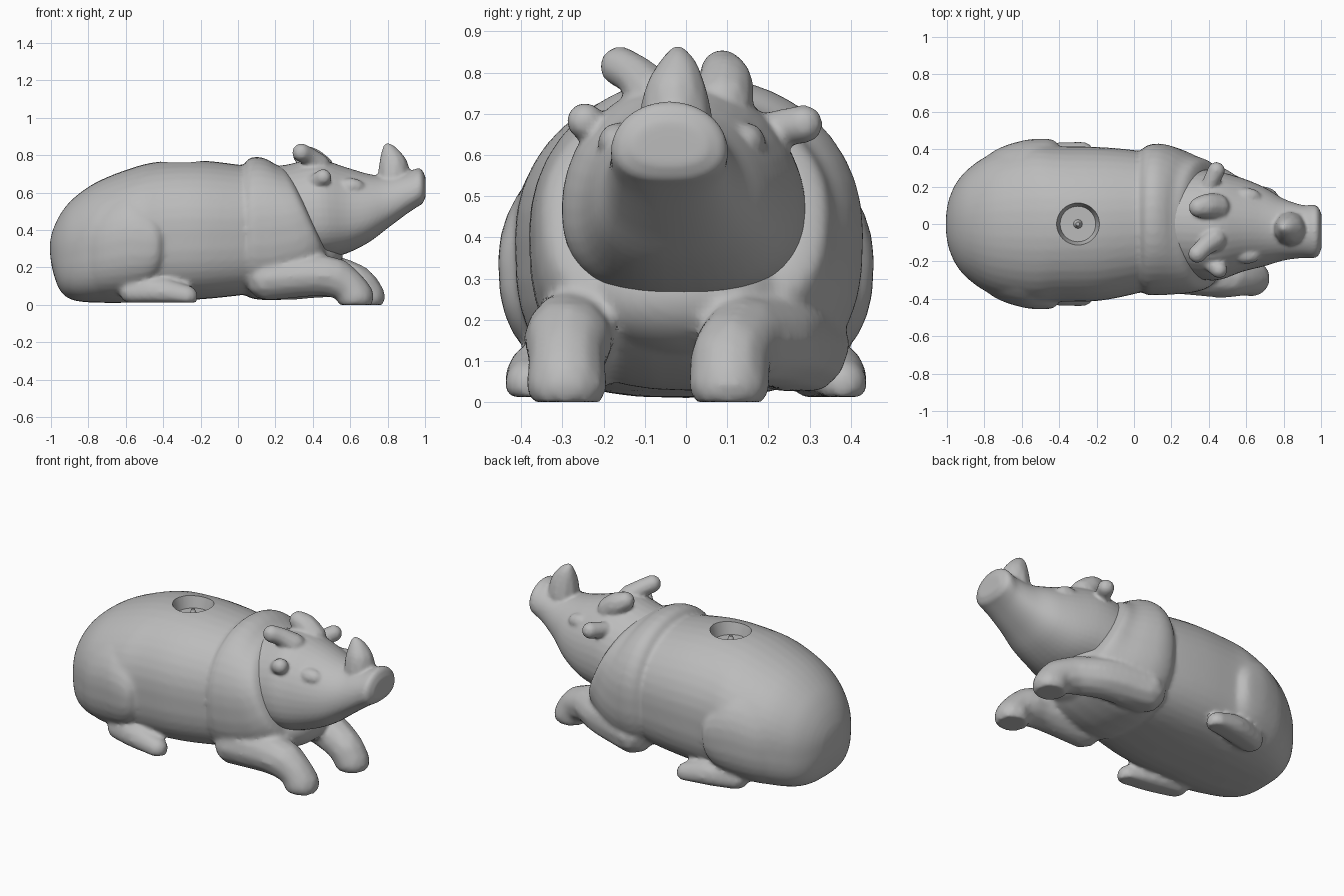
import bpy, bmesh, math
from mathutils import Vector, Matrix

cube = bpy.data.objects.get("Cube")
if cube:
    bpy.data.objects.remove(cube)

GREY = (0.5, 0.5, 0.5, 1)
mat = bpy.data.materials.new("stone_grey")
mat.use_nodes = True
mat.diffuse_color = GREY
mat.node_tree.nodes["Principled BSDF"].inputs["Base Color"].default_value = GREY


def spline(points, steps):
    """Catmull-Rom samples through tuples of any length."""
    pts = [Vector(p) for p in points]
    pts = [2 * pts[0] - pts[1]] + pts + [2 * pts[-1] - pts[-2]]
    out = []
    for a, b, c, d in zip(pts, pts[1:], pts[2:], pts[3:]):
        for i in range(steps):
            t = i / steps
            out.append(0.5 * (2 * b + (c - a) * t + (2 * a - 5 * b + 4 * c - d) * t * t
                              + (3 * b - a - 3 * c + d) * t ** 3))
    return out + [pts[-2]]


def loft(bm, rings, low_power, up_power=2.1, waist=0.5, sides=40):
    """Rings are (x, y centre, bottom, top, half width, lean)."""
    loops = []
    for x, yc, zb, zt, hw, lean in spline(rings, 4):
        zc, loop = zb + waist * (zt - zb), []
        for k in range(sides):
            a = math.tau * k / sides
            c, s = math.cos(a), math.sin(a)
            e = 2 / (low_power if s < 0 else up_power)
            y = math.copysign(abs(c) ** e, c) * hw
            z = math.copysign(abs(s) ** e, s) * (zc - zb if s < 0 else zt - zc)
            loop.append(bm.verts.new((x - lean * z, yc + y, zc + z)))
        loops.append(loop)
    for p, q in zip(loops, loops[1:]):
        for k in range(sides):
            n = (k + 1) % sides
            bm.faces.new((p[k], p[n], q[n], q[k]))
    bm.faces.new(loops[0][::-1])
    bm.faces.new(loops[-1])


def ball(bm, centre, radii, floor=0.0, detail=2):
    m = Matrix.Translation(centre) @ Matrix.Diagonal((*radii, 1))
    made = bmesh.ops.create_icosphere(bm, subdivisions=detail, radius=1, matrix=m)
    for v in made["verts"]:
        v.co.z = max(v.co.z, floor)


def limb(bm, points, floor=0.0, steps=9):
    """Chain of balls along a path of (x, y, z, radius)."""
    for x, y, z, r in spline(points, steps):
        ball(bm, (x, y, z), (r, r, r), floor)


def fuse(name, bm, voxel, smooth, cutter=None):
    """Weld overlapping forms into one smooth skin."""
    bmesh.ops.recalc_face_normals(bm, faces=bm.faces)
    me = bpy.data.meshes.new(name)
    bm.to_mesh(me)
    bm.free()
    ob = bpy.data.objects.new(name, me)
    bpy.context.collection.objects.link(ob)
    rm = ob.modifiers.new("weld", 'REMESH')
    rm.mode, rm.voxel_size = 'VOXEL', voxel
    sm = ob.modifiers.new("soften", 'SMOOTH')
    sm.factor, sm.iterations = 0.5, smooth
    if cutter:
        bo = ob.modifiers.new("hole", 'BOOLEAN')
        bo.operation, bo.object = 'DIFFERENCE', cutter
    dg = bpy.context.evaluated_depsgraph_get()
    ob.data = bpy.data.meshes.new_from_object(ob.evaluated_get(dg))
    ob.modifiers.clear()
    finish(ob)


def finish(ob):
    ob.data.materials.clear()
    ob.data.materials.append(mat)
    bpy.ops.object.select_all(action='DESELECT')
    ob.select_set(True)
    bpy.context.view_layer.objects.active = ob
    bpy.ops.object.shade_smooth_by_angle(angle=math.radians(45))


# Round tapering socket cutter for the back
bpy.ops.mesh.primitive_cone_add(vertices=40, radius1=0.095, radius2=0.135, depth=0.15, location=(-0.3, 0, 0.77))
cutter = bpy.context.object
cutter.name = "socket_cutter"
cutter.hide_render = True
cutter.hide_set(True)

# Barrel and rump
body = bmesh.new()
loft(body, [(-1.005, 0, .27, .34, .05, 0), (-.99, 0, .18, .40, .13, 0), (-.95, 0, .075, .485, .22, 0),
            (-.88, 0, .025, .57, .3, 0), (-.75, 0, .012, .66, .38, 0), (-.55, 0, .012, .738, .425, 0),
            (-.4, 0, .02, .768, .415, 0), (-.2, 0, .03, .772, .412, 0), (0, .01, .05, .75, .385, 0),
            (.2, .02, .08, .72, .34, 0)], 3)
# Haunches swelling to a rounded front edge
loft(body, [(-.92, 0, .05, .5, .25, 0), (-.75, 0, .014, .62, .39, 0), (-.6, 0, .014, .69, .445, 0),
            (-.49, 0, .04, .65, .456, 0), (-.425, 0, .1, .57, .446, 0), (-.39, 0, .18, .48, .40, 0)], 2.8)
# Shoulder mass leaning forward to the collar
loft(body, [(.01, .02, .08, .70, .33, 0), (.06, .02, .035, .775, .395, .03), (.14, .025, .03, .792, .405, .1),
            (.23, .015, .06, .777, .39, .2), (.31, 0, .12, .752, .365, .35), (.365, 0, .2, .733, .34, .45),
            (.385, 0, .25, .70, .29, .45)], 2.7)
# Folded hind feet
for s in (-1, 1):
    limb(body, [(-.56, s * .32, .07, .075), (-.42, s * .355, .07, .08), (-.275, s * .38, .045, .062)], .012)
# Right foreleg, then left foreleg turned inward
limb(body, [(.16, -.25, .14, .12), (.42, -.28, .158, .113), (.52, -.285, .145, .108)], .025)
limb(body, [(.52, -.285, .145, .108), (.59, -.29, .1, .095), (.63, -.29, .04, .1)])
limb(body, [(.16, .27, .14, .13), (.38, .22, .15, .118), (.54, .14, .15, .108)], .025)
limb(body, [(.54, .14, .15, .108), (.64, .11, .11, .1), (.69, .105, .04, .1)])
# Chest running up to the throat
ball(body, (.36, 0, .26), (.2, .26, .15), .0, 4)
fuse("body", body, 0.014, 5, cutter)

# Head from neck to snout, heavy in the jowl
head = bmesh.new()
loft(head, [(.18, 0, .30, .735, .25, .2), (.32, 0, .25, .75, .29, .2), (.45, -.01, .25, .78, .29, .1),
            (.58, -.005, .275, .735, .25, 0), (.7, -.015, .335, .70, .21, 0), (.8, -.03, .41, .69, .165, 0),
            (.9, -.04, .485, .71, .142, 0), (.96, -.04, .525, .73, .142, 0), (.985, -.04, .54, .72, .13, 0),
            (1.003, -.04, .575, .68, .09, 0)], 2.4, 2.0, .42)
# Nose horn
limb(head, [(.835, -.025, .68, .092), (.83, -.025, .74, .08), (.815, -.02, .80, .053), (.80, -.02, .843, .024)],
     steps=6)
# Crown ears, cheek ears and brows
limb(head, [(.43, -.08, .745, .065), (.38, -.12, .79, .052), (.338, -.16, .815, .05)])
limb(head, [(.44, .09, .73, .075), (.39, .095, .775, .068), (.345, .088, .803, .054)])
limb(head, [(.40, -.2, .645, .045), (.455, -.245, .682, .046)])
limb(head, [(.40, .20, .66, .045), (.44, .285, .675, .048)])
for s in (-1, 1):
    ball(head, (.6, s * .155 - .01, .63), (.08, .05, .05))
fuse("head", head, 0.01, 4)

# Small peg in the socket
bpy.ops.mesh.primitive_cone_add(vertices=12, radius1=0.025, radius2=0.01, depth=0.04, location=(-0.3, 0, 0.713))
peg = bpy.context.object
peg.name = "socket_peg"
finish(peg)
